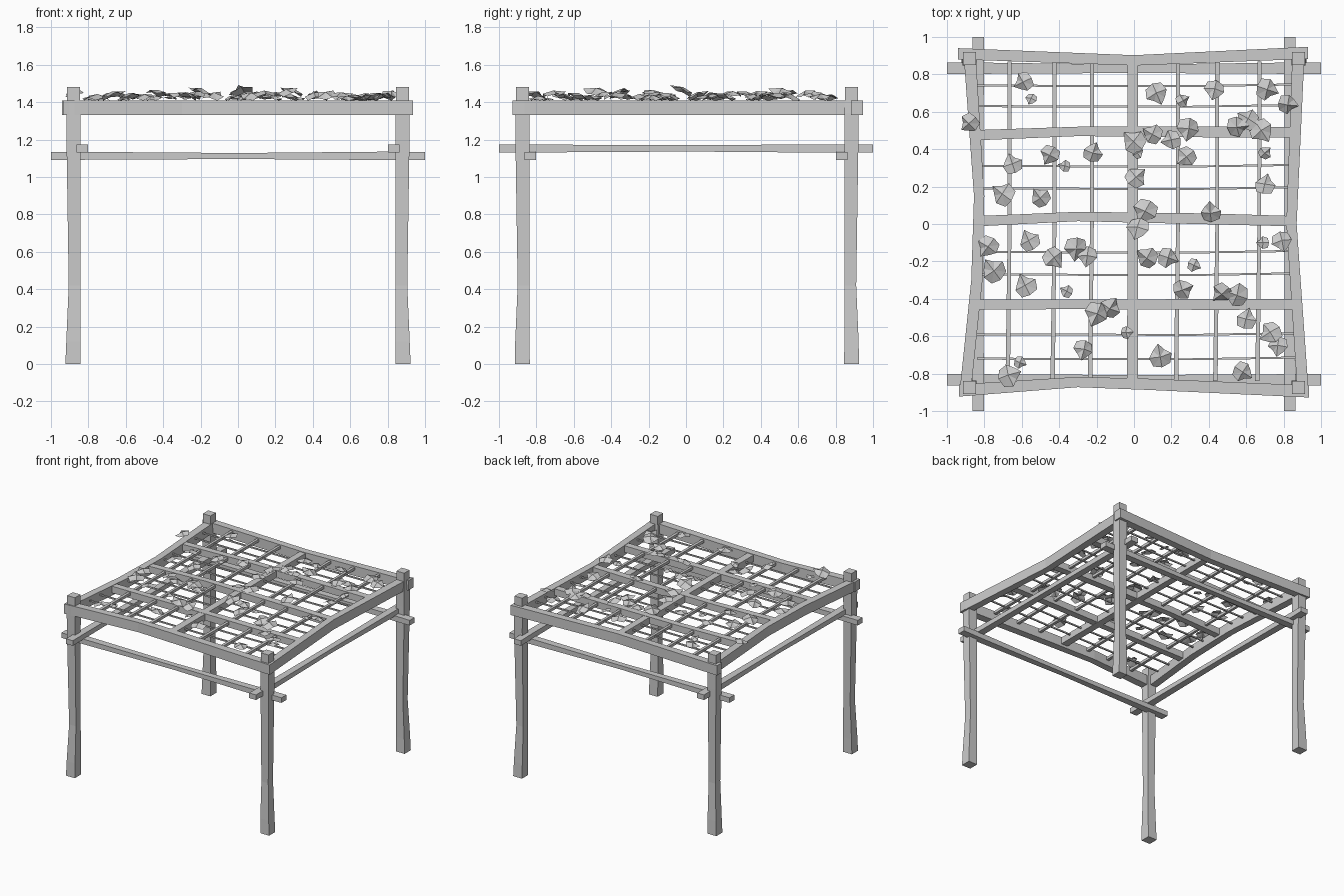
import bpy, math, random
from mathutils import Matrix, Vector

random.seed(7)


def make(name, verts, faces):
    me = bpy.data.meshes.new(name)
    me.from_pydata(verts, [], faces)
    me.update()
    ob = bpy.data.objects.new(name, me)
    bpy.context.collection.objects.link(ob)
    return ob


def bar(name, axis, stations):
    """Rectangular timber along an axis; station = (t, centre u, centre v, width u, width v)."""
    order = {'x': (2, 0, 1), 'y': (0, 2, 1), 'z': (0, 1, 2)}[axis]
    verts, faces = [], []
    for t, u, v, wu, wv in stations:
        for a, b in ((-1, -1), (1, -1), (1, 1), (-1, 1)):
            p = (u + a * wu / 2, v + b * wv / 2, t)
            verts.append(tuple(p[i] for i in order))
    for s in range(len(stations) - 1):
        for k in range(4):
            i, j = 4 * s + k, 4 * s + (k + 1) % 4
            faces.append((i, j, j + 4, i + 4))
    n = len(verts)
    faces += [(3, 2, 1, 0), (n - 4, n - 3, n - 2, n - 1)]
    if axis == 'y':
        faces = [f[::-1] for f in faces]
    return make(name, verts, faces)


# Rough-hewn corner posts
for sx, side in ((-1, "left"), (1, "right")):
    for y, end in ((-0.875, "front"), (0.885, "back")):
        x = 0.88 * sx
        k = math.copysign(1, y)
        bar(f"{end}_{side}_post", 'z', [
            (0, x + 0.003 * sx, y, 0.08, 0.08),
            (0.12, x, y, 0.076, 0.076),
            (0.42, x - 0.006 * sx, y - 0.006 * k, 0.062, 0.062),
            (1.2, x, y, 0.074, 0.074),
            (1.34, x, y, 0.076, 0.076),
            (1.41, x, y, 0.07, 0.07),
            (1.48, x, y, 0.07, 0.07)])

# Bowed top frame boards
Z, H = 1.37, 0.08
bar("front_board", 'x', [(-0.935, -0.89, Z, 0.065, H), (-0.3, -0.845, Z, 0.055, H),
                         (0.1, -0.858, Z, 0.06, H), (0.935, -0.895, Z, 0.065, H)])
bar("back_board", 'x', [(-0.94, 0.91, Z, 0.06, H), (0, 0.875, Z, 0.055, H),
                        (0.93, 0.915, Z, 0.065, H)])
bar("left_board", 'y', [(-0.92, -0.905, Z, 0.06, H), (-0.3, -0.84, Z, 0.06, H),
                        (0.15, -0.828, Z, 0.055, H), (0.93, -0.88, Z, 0.065, H)])
bar("right_board", 'y', [(-0.92, 0.905, Z, 0.06, H), (0, 0.842, Z, 0.055, H),
                         (0.93, 0.88, Z, 0.065, H)])

# Lower rails poking past the posts
for s, end in ((-1, "front"), (1, "back")):
    bar(f"{end}_lower_rail", 'x', [(-1, 0.833 * s, 1.113, 0.063, 0.042),
                                   (-0.82, 0.833 * s, 1.113, 0.06, 0.042),
                                   (0, 0.83 * s, 1.112, 0.045, 0.032),
                                   (0.82, 0.833 * s, 1.113, 0.06, 0.045),
                                   (1, 0.833 * s, 1.113, 0.063, 0.042)])
for s, side in ((-1, "left"), (1, "right")):
    bar(f"{side}_lower_rail", 'y', [(-1, 0.833 * s, 1.152, 0.063, 0.042),
                                    (-0.82, 0.833 * s, 1.152, 0.06, 0.042),
                                    (0, 0.83 * s, 1.153, 0.05, 0.034),
                                    (0.82, 0.833 * s, 1.152, 0.06, 0.045),
                                    (1, 0.833 * s, 1.152, 0.063, 0.042)])

# Main roof beams
bar("centre_beam", 'y', [(-0.85, -0.008, 1.378, 0.06, 0.055), (0, -0.006, 1.378, 0.055, 0.055),
                         (0.87, -0.006, 1.378, 0.055, 0.055)])
for n, (a, b, c) in enumerate(((-0.43, -0.43, -0.43), (0.015, 0.04, 0.015), (0.475, 0.495, 0.49))):
    bar(f"cross_beam_{n}", 'x', [(-0.84, a, 1.38, 0.055, 0.055), (-0.3, b, 1.38, 0.05, 0.055),
                                 (0.4, (b + c) / 2, 1.38, 0.058, 0.055),
                                 (0.86, c, 1.38, 0.055, 0.055)])

# Trellis rods and thin slats
for n, x in enumerate((-0.665, -0.425, -0.225, 0.235, 0.445, 0.67)):
    bar(f"trellis_rod_{n}", 'y', [(-0.84, x - 0.01, 1.388, 0.024, 0.022),
                                  (0, x, 1.388, 0.02, 0.022),
                                  (0.87, x, 1.388, 0.022, 0.022)])
for n, y in enumerate((-0.72, -0.59, -0.27, -0.15, 0.19, 0.31, 0.63, 0.74)):
    bar(f"thin_slat_{n}", 'x', [(-0.84, y, 1.385, 0.011, 0.011),
                                (0.3, y - 0.003, 1.385, 0.01, 0.011),
                                (0.86, y + 0.006, 1.385, 0.011, 0.011)])

# Folded leaves lying on the trellis
big = [(-.59, .76), (-.88, .54), (-.45, .37), (-.22, .38), (-.65, .32), (-.70, .16), (-.50, .14),
       (.12, .70), (.43, .72), (.71, .72), (.82, .64), (.61, .56), (.55, .52), (.68, .50),
       (.29, .51), (.2, .45), (.28, .36), (0, .44), (.1, .48), (.01, .25), (.70, .21), (.41, .06),
       (.06, .07), (.02, -.02), (-.78, -.12), (-.56, -.09), (-.75, -.25), (-.58, -.33),
       (-.43, -.18), (-.31, -.13), (-.25, -.17), (.07, -.18), (.18, -.18), (.79, -.09),
       (.26, -.35), (.47, -.37), (.55, -.38), (.60, -.51), (.73, -.58), (.77, -.65),
       (-.13, -.45), (-.2, -.48), (-.27, -.67), (.14, -.71), (.58, -.79), (-.67, -.81)]
small = [(-.55, .67), (-.37, .31), (.26, .66), (.02, .38), (.70, .38), (-.36, -.36),
         (.32, -.22), (.69, -.1), (-.04, -.58), (-.61, -.74)]
outline = [(0, -.5, 0), (.42, -.36, -.14), (.55, .08, -.02), (.25, .3, -.1), (0, .62, .02),
           (-.3, .32, -.1), (-.52, .02, -.03), (-.4, -.4, -.14)]
verts, faces = [], []
for spots, scale in ((big, 0.108), (small, 0.062)):
    for x, y in spots:
        rot = (Matrix.Rotation(random.uniform(0, math.tau), 3, 'Z')
               @ Matrix.Rotation(random.uniform(-0.4, 0.4), 3, 'X')
               @ Matrix.Rotation(random.uniform(-0.3, 0.3), 3, 'Y'))
        s = scale * random.uniform(0.9, 1.15)
        pts = [rot @ (Vector(p) * s) for p in [(0, 0, .12)] + outline]
        lift = 1.408 + random.choice((0, 0, 0.005, 0.02)) - min(p.z for p in pts)
        base = len(verts)
        verts += [(p.x + x, p.y + y, p.z + lift) for p in pts]
        n = len(outline)
        faces += [(base, base + 1 + i, base + 1 + (i + 1) % n) for i in range(n)]
make("leaves", verts, faces)
